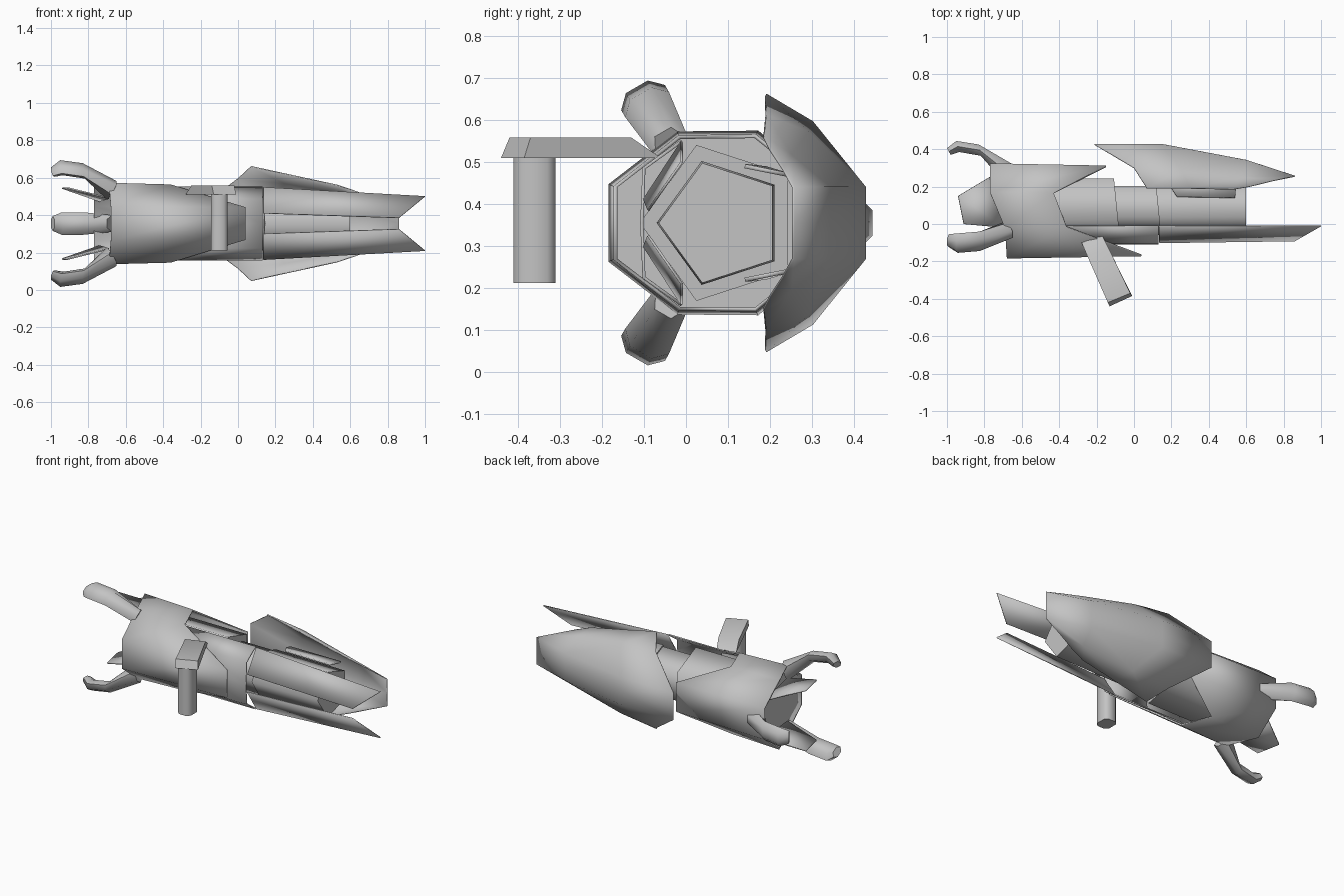
import bpy
import math

cube = bpy.data.objects.get("Cube")
if cube:
    bpy.data.objects.remove(cube)

MID_Z = 0.355   # height of the long axis
MID_Y = 0.07

metal = bpy.data.materials.new("plain_grey")
metal.use_nodes = True
grey = (0.55, 0.55, 0.55, 1)
metal.diffuse_color = grey
metal.node_tree.nodes["Principled BSDF"].inputs["Base Color"].default_value = grey


def make(name, verts, faces, mirror=False, thick=0, angle=35):
    """Mesh object with heights measured from the long axis."""
    mesh = bpy.data.meshes.new(name)
    mesh.from_pydata(verts, [], faces)
    mesh.materials.append(metal)
    ob = bpy.data.objects.new(name, mesh)
    bpy.context.collection.objects.link(ob)
    ob.location.z = MID_Z
    bpy.ops.object.select_all(action='DESELECT')
    ob.select_set(True)
    bpy.context.view_layer.objects.active = ob
    bpy.ops.object.mode_set(mode='EDIT')
    bpy.ops.mesh.select_all(action='SELECT')
    bpy.ops.mesh.normals_make_consistent(inside=False)
    bpy.ops.object.mode_set(mode='OBJECT')
    bpy.ops.object.shade_smooth_by_angle(angle=math.radians(angle))
    if mirror:
        mod = ob.modifiers.new("Mirror", 'MIRROR')
        mod.use_axis = (False, False, True)
    if thick:
        mod = ob.modifiers.new("Thickness", 'SOLIDIFY')
        mod.thickness = thick
        mod.offset = 0
    return ob


def loft(name, rings, closed=True, caps=True, **kw):
    """Skin a list of rings that have equal point counts."""
    n = len(rings[0])
    faces = []
    for r in range(len(rings) - 1):
        for i in range(n if closed else n - 1):
            j = (i + 1) % n
            faces.append((r * n + i, r * n + j, (r + 1) * n + j, (r + 1) * n + i))
    if caps:
        faces += [tuple(range(n)), tuple(range((len(rings) - 1) * n, len(rings) * n))]
    return make(name, [p for ring in rings for p in ring], faces, **kw)


def pentagon(x, radius, slant=0):
    """Five-sided ring with one corner to the front; slant leans it along x."""
    ring = []
    for i in range(5):
        a = math.pi + i * math.tau / 5
        y = MID_Y + 0.015 + radius * math.cos(a)
        ring.append((x - slant * (y - MID_Y), y, radius * math.sin(a)))
    return ring


# Outer shell: eight corners, each with its own rear and front end
half = [(-0.18, 0.09, -0.68, 0.04), (-0.02, 0.213, -0.69, -0.36),
        (0.17, 0.215, -0.77, -0.43), (0.32, 0.095, -0.77, -0.15)]
corners = half + [(y, -z, a, b) for y, z, a, b in reversed(half)]
rear = [(a, y, z) for y, z, a, b in corners]
front = [(b, MID_Y + (y - MID_Y) * 0.95, z * 0.96) for y, z, a, b in corners]
loft("outer_shell", [rear, front], caps=False, thick=0.01, angle=50)
bulkhead = [(-0.66, MID_Y + (y - MID_Y) * 0.97, z * 0.97) for y, z, a, b in corners]
make("rear_bulkhead", bulkhead, [tuple(range(8))])

# Five-sided barrel and core
loft("inner_barrel", [pentagon(-0.66, 0.195), pentagon(-0.09, 0.195, 0.1)], angle=75)
loft("core_neck", [pentagon(-0.12, 0.145), pentagon(0.14, 0.145)], angle=75)
loft("core_end", [pentagon(0.13, 0.155, 0.1), pentagon(0.6, 0.15)], angle=75)

# Front panel, bent around the barrel
section = [(-0.01, 0.195), (-0.1, 0.13), (-0.105, 0.0)]
section += [(y, -z) for y, z in reversed(section[:2])]
loft("front_panel", [[(-0.36 - (y + 0.01) * 2, y, z) for y, z in section],
                     [(0.13, y, z) for y, z in section]],
     closed=False, caps=False, thick=0.008, angle=50)

# Two long blades
make("front_blades", [(0.135, -0.01, 0.193), (1.0, -0.01, 0.145),
                      (0.86, -0.09, 0.03), (0.135, -0.1, 0.055)],
     [(0, 1, 2, 3)], mirror=True, thick=0.006)

# Large back shield, open towards the core
edge = 0.085
columns = [
    [(0.07, 0.19, 0.305), (0.0, 0.3, 0.24), (-0.21, 0.425, edge)],
    [(0.3, 0.19, 0.255), (0.25, 0.29, 0.215), (0.15, 0.425, edge)],
    [(0.53, 0.185, 0.205), (0.58, 0.25, 0.16), (0.6, 0.34, edge)],
    [(0.62, 0.2, 0.175), (0.74, 0.23, 0.13), (0.86, 0.255, edge)],
]
columns = [c + [(c[2][0], c[2][1], 0)] for c in columns]
loft("back_shield", columns, closed=False, caps=False, mirror=True, thick=0.006, angle=60)

# Struts joining core and shield
make("shield_struts", [(0.2, 0.19, 0.13), (0.23, 0.145, 0.135), (0.54, 0.14, 0.135),
                       (0.55, 0.24, 0.115), (0.2, 0.24, 0.115)],
     [(0, 1, 2, 3, 4)], mirror=True, thick=0.01)

# Rear fins
make("rear_fins", [(-0.94, 0.15, 0.19), (-0.91, 0.0, 0.19),
                   (-0.69, -0.02, 0.135), (-0.74, 0.27, 0.12)],
     [(0, 1, 2, 3)], mirror=True, thick=0.008)

# Three claws around the rear: outer x, outer radius, inner x, inner radius, half width
stations = [(-0.65, 0.25, -0.7, 0.16, 0.045), (-0.83, 0.355, -0.82, 0.295, 0.06),
            (-0.95, 0.374, -0.935, 0.315, 0.06), (-1.0, 0.335, -0.98, 0.3, 0.04)]
for k, name in enumerate(("back_claw", "top_claw", "bottom_claw")):
    c, s = math.cos(k * math.tau / 3), math.sin(k * math.tau / 3)
    rings = []
    for ox, orad, ix, irad, w in stations:
        mx, mr = (ox + ix) / 2, (orad + irad) / 2
        flat = [(ox, orad, -w * 0.5), (ox, orad, w * 0.5), (mx, mr, w),
                (ix, irad, w * 0.5), (ix, irad, -w * 0.5), (mx, mr, -w)]
        rings.append([(x, MID_Y + r * c - t * s, r * s + t * c) for x, r, t in flat])
    loft(name, rings, angle=60)

# Side handle: angled bar with a hanging grip
low = [(-0.28, -0.1), (-0.17, -0.06), (-0.01, -0.385), (-0.13, -0.44)]
high = [(-0.25, -0.17), (-0.135, -0.13), (-0.02, -0.37), (-0.14, -0.42)]
loft("handle_bar", [[(x, y, 0.155) for x, y in low], [(x, y, 0.203) for x, y in high]])
grip = [(-0.145, -0.39), (-0.125, -0.41), (-0.075, -0.41), (-0.055, -0.39),
        (-0.055, -0.33), (-0.075, -0.31), (-0.125, -0.31), (-0.145, -0.33)]
loft("handle_grip", [[(x, y, z) for x, y in grip] for z in (-0.143, 0.157)], angle=50)
